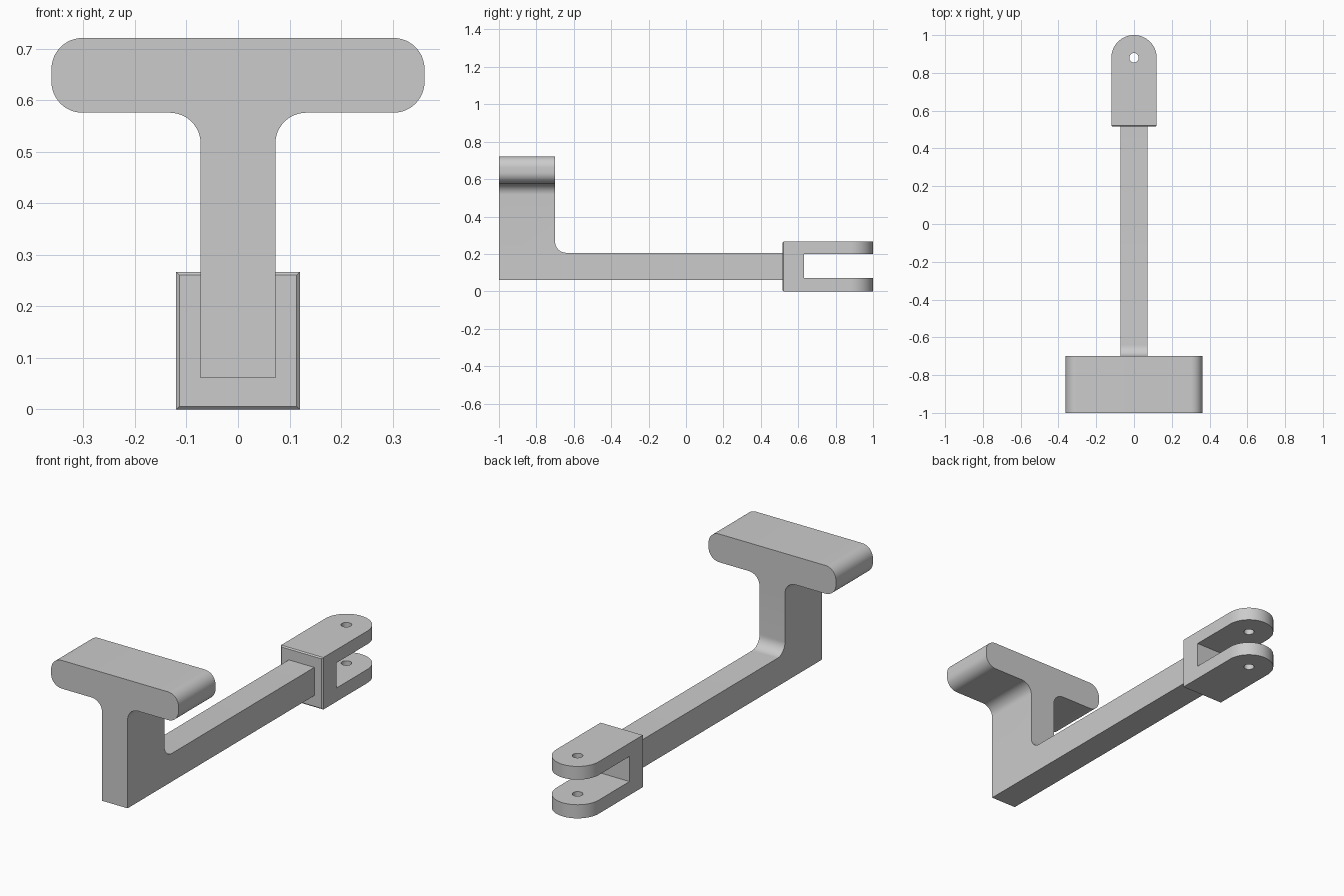
import bpy, bmesh, math
from mathutils import Vector

if "Cube" in bpy.data.objects:
    bpy.data.objects.remove(bpy.data.objects["Cube"])

GREY = (0.6, 0.6, 0.6, 1)
metal = bpy.data.materials.new("plain grey")
metal.use_nodes = True
metal.diffuse_color = GREY
metal.node_tree.nodes["Principled BSDF"].inputs["Base Color"].default_value = GREY


def rounded(corners, steps=12):
    """Outline from (u, v, radius) corners, each replaced by a tangent arc."""
    outline = []
    for i, (u, v, r) in enumerate(corners):
        p = Vector((u, v))
        if r == 0:
            outline.append(p)
            continue
        a = (Vector(corners[i - 1][:2]) - p).normalized()
        b = (Vector(corners[(i + 1) % len(corners)][:2]) - p).normalized()
        # All corners are square, so the arc centre is p + r(a + b)
        centre = p + r * (a + b)
        for k in range(steps + 1):
            t = math.pi / 2 * k / steps
            outline.append(centre - r * (b * math.cos(t) + a * math.sin(t)))
    return outline


def extrude(name, outline, place, start, end, chamfer=None):
    """Extrude a 2D outline; place(u, v, depth) gives the 3D position."""
    bm = bmesh.new()
    rings = [[bm.verts.new(place(p.x, p.y, d)) for p in outline] for d in (start, end)]
    n = len(outline)
    bm.faces.new(rings[0])
    bm.faces.new(rings[1])
    for i in range(n):
        j = (i + 1) % n
        bm.faces.new((rings[0][i], rings[0][j], rings[1][j], rings[1][i]))
    bmesh.ops.remove_doubles(bm, verts=bm.verts, dist=1e-5)
    bmesh.ops.recalc_face_normals(bm, faces=bm.faces)
    if chamfer:
        y, size = chamfer
        rim = [e for e in bm.edges if all(abs(v.co.y - y) < 1e-4 for v in e.verts)]
        bmesh.ops.bevel(bm, geom=rim, offset=size, segments=1, affect='EDGES')
    mesh = bpy.data.meshes.new(name)
    bm.to_mesh(mesh)
    bm.free()
    mesh.materials.append(metal)
    obj = bpy.data.objects.new(name, mesh)
    bpy.context.collection.objects.link(obj)
    return obj


def activate(obj):
    bpy.ops.object.select_all(action='DESELECT')
    obj.select_set(True)
    bpy.context.view_layer.objects.active = obj


def combine(obj, other, operation):
    activate(obj)
    mod = obj.modifiers.new(operation.title(), 'BOOLEAN')
    mod.operation, mod.object, mod.solver = operation, other, 'EXACT'
    bpy.ops.object.modifier_apply(modifier=mod.name)
    bpy.data.objects.remove(other)


def front_plane(u, v, d):
    return (u, d, v)


def side_plane(u, v, d):
    return (d, u, v)


def top_plane(u, v, d):
    return (u, v, d)


# Shared sizes
HALF = 0.0725            # half thickness of stem and arm
LOW, TOP = 0.061, 0.721
UNDER = TOP - 2 * HALF   # underside of the crossbar
WIDE = 0.362
R = 0.06
STEM_BACK = -0.7
CLEVIS_FRONT = 0.516
CLEVIS_HALF = 0.12
PIN_Y = 1 - CLEVIS_HALF

# T-shaped pedal: stem and rounded crossbar
right_half = [(HALF, LOW, 0), (HALF, UNDER, R), (WIDE, UNDER, R), (WIDE, TOP, R)]
left_half = [(-u, v, r) for u, v, r in reversed(right_half)]
lever = extrude("pedal_and_arm", rounded(right_half + left_half), front_plane, -1, STEM_BACK)

# Long arm with a fillet where it meets the stem
arm_top = LOW + 2 * HALF
arm = extrude("arm", rounded([
    (STEM_BACK, LOW, 0), (CLEVIS_FRONT + 0.01, LOW, 0), (CLEVIS_FRONT + 0.01, arm_top, 0),
    (STEM_BACK, arm_top, R), (STEM_BACK, arm_top + R, 0)]), side_plane, -HALF, HALF)
combine(lever, arm, 'UNION')

# Forked clevis with a rounded end and chamfered front rim
clevis = extrude("clevis", rounded([
    (-CLEVIS_HALF, CLEVIS_FRONT, 0), (CLEVIS_HALF, CLEVIS_FRONT, 0),
    (CLEVIS_HALF, 1, CLEVIS_HALF), (-CLEVIS_HALF, 1, CLEVIS_HALF)], 20),
    top_plane, 0, 0.267, chamfer=(CLEVIS_FRONT, 0.006))
slot = extrude("slot_cutter", rounded([
    (0.63, 0.07, 0), (1.1, 0.07, 0), (1.1, 0.199, 0), (0.63, 0.199, 0)]),
    side_plane, -0.3, 0.3)
combine(clevis, slot, 'DIFFERENCE')

# Pin hole through both fork plates
hole_r = 0.025
hole = extrude("hole_cutter", rounded([
    (sx * hole_r, PIN_Y + sy * hole_r, hole_r)
    for sx, sy in ((-1, -1), (1, -1), (1, 1), (-1, 1))], 8), top_plane, -0.1, 0.4)
combine(clevis, hole, 'DIFFERENCE')

# Smooth the arcs, keep the edges sharp
for obj in (lever, clevis):
    activate(obj)
    bpy.ops.object.shade_smooth_by_angle(angle=math.radians(30))
